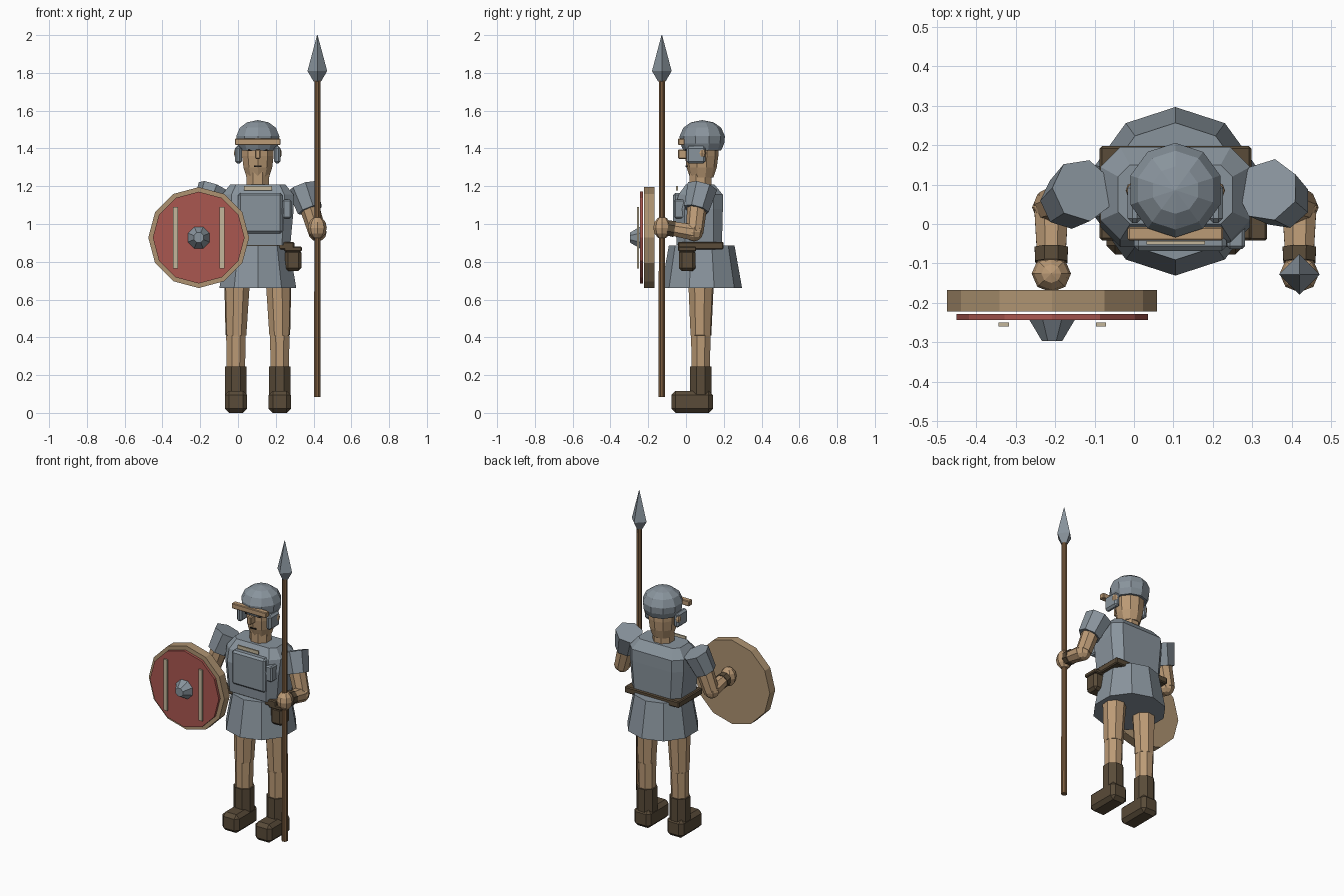
import bpy, bmesh, math
from mathutils import Vector, Matrix

if "Cube" in bpy.data.objects:
    bpy.data.objects.remove(bpy.data.objects["Cube"])

CX, CY = 0.105, 0.083   # body axis


def material(name, rgb):
    m = bpy.data.materials.new(name)
    m.diffuse_color = (*rgb, 1)
    m.use_nodes = True
    m.node_tree.nodes["Principled BSDF"].inputs["Base Color"].default_value = m.diffuse_color
    return m


STEEL = material("steel", (0.25, 0.295, 0.335))
SKIN = material("skin", (0.50, 0.325, 0.18))
TAN = material("shield_wood", (0.42, 0.29, 0.165))
RED = material("shield_red", (0.40, 0.095, 0.08))
LEATHER = material("dark_leather", (0.10, 0.07, 0.04))
WOOD = material("spear_wood", (0.20, 0.11, 0.05))
CREAM = material("cream", (0.55, 0.47, 0.33))
DARK = material("eye_dark", (0.02, 0.015, 0.012))


def finish(bm, name, mat):
    bmesh.ops.recalc_face_normals(bm, faces=bm.faces)
    me = bpy.data.meshes.new(name)
    bm.to_mesh(me)
    bm.free()
    ob = bpy.data.objects.new(name, me)
    bpy.context.collection.objects.link(ob)
    me.materials.append(mat)
    return ob


def box(name, mat, x, y, z, bevel=0.0):
    """Box from (min, max) ranges with optional chamfer."""
    bm = bmesh.new()
    bmesh.ops.create_cube(bm, size=1)
    for v in bm.verts:
        v.co = [(r[0] + r[1]) / 2 + c * (r[1] - r[0]) for c, r in zip(v.co, (x, y, z))]
    if bevel:
        bmesh.ops.bevel(bm, geom=bm.edges[:], offset=bevel, segments=1, affect='EDGES')
    return finish(bm, name, mat)


def loft(name, mat, rings):
    """Skin a list of equal point rings and cap both ends."""
    bm = bmesh.new()
    rows = [[bm.verts.new(p) for p in r] for r in rings]
    n = len(rows[0])
    for a, b in zip(rows, rows[1:]):
        for i in range(n):
            j = (i + 1) % n
            bm.faces.new((a[i], a[j], b[j], b[i]))
    bm.faces.new(rows[0])
    bm.faces.new(rows[-1])
    return finish(bm, name, mat)


def lathe(name, mat, center, profile, n, phase=0.0, axis='Z'):
    """Turn (radius, height) pairs around a vertical or front-back axis."""
    c = Vector(center)
    rings = []
    for r, h in profile:
        r = max(r, 0.0015)
        ring = []
        for i in range(n):
            a = phase + math.tau * i / n
            u, w = r * math.cos(a), r * math.sin(a)
            ring.append(c + (Vector((u, w, h)) if axis == 'Z' else Vector((u, h, w))))
        rings.append(ring)
    return loft(name, mat, rings)


def limb(name, mat, a, b, r1, r2, n=8):
    """Tapered segment between two points."""
    a, b = Vector(a), Vector(b)
    q = (b - a).to_track_quat('Z', 'Y')
    rings = []
    for p, r in ((a, r1), (b, r2)):
        rings.append([p + q @ Vector((r * math.cos(t), r * math.sin(t), 0))
                      for t in (math.tau * (i + 0.5) / n for i in range(n))])
    return loft(name, mat, rings)


def ball(name, mat, c, r, scale=(1, 1, 1), u=8, v=6):
    bm = bmesh.new()
    bmesh.ops.create_uvsphere(bm, u_segments=u, v_segments=v, radius=r)
    bmesh.ops.transform(bm, verts=bm.verts,
                        matrix=Matrix.Translation(c) @ Matrix.Diagonal((*scale, 1)))
    return finish(bm, name, mat)


def octagon(hx, y0, y1, z, c):
    """Chamfered rectangle section of the torso."""
    return [Vector((CX + x, y, z)) for x, y in (
        (hx, y0 + c), (hx, y1 - c), (hx - c, y1), (c - hx, y1),
        (-hx, y1 - c), (-hx, y0 + c), (c - hx, y0), (hx - c, y0))]


# Torso armour, chest plate and trims
loft("torso", STEEL, [octagon(0.172, -0.05, 0.19, 0.89, 0.045),
                      octagon(0.19, -0.058, 0.195, 1.08, 0.05),
                      octagon(0.19, -0.04, 0.195, 1.155, 0.05),
                      octagon(0.145, 0.0, 0.15, 1.21, 0.03)])
box("chest_plate", STEEL, (0.0, 0.235), (-0.068, 0.0), (0.95, 1.165), 0.012)
box("chest_buckle", STEEL, (0.236, 0.282), (-0.064, 0.0), (1.03, 1.13), 0.008)
box("collar_bar", CREAM, (0.032, 0.18), (-0.052, -0.043), (1.178, 1.2))

# Belt, pouch and skirt
box("belt", LEATHER, (-0.087, 0.298), (-0.042, 0.198), (0.865, 0.906), 0.006)
box("pouch", LEATHER, (0.25, 0.335), (-0.038, 0.05), (0.75, 0.865), 0.016)
box("pouch_flap", LEATHER, (0.245, 0.338), (-0.042, 0.054), (0.855, 0.88), 0.005)
lathe("skirt", STEEL, (CX, CY, 0), [(0.214, 0.66), (0.174, 0.885)], 10, math.pi / 2)

# Neck, head and face
lathe("neck", SKIN, (CX, 0.077, 0), [(0.064, 1.16), (0.064, 1.28)], 8, math.pi / 8)
lathe("head", SKIN, (CX, 0.083, 0),
      [(0.062, 1.245), (0.08, 1.30), (0.088, 1.36), (0.088, 1.45)], 10, math.pi / 10)
box("nose", SKIN, (0.091, 0.119), (-0.042, 0.01), (1.345, 1.395), 0.005)
box("mouth", DARK, (0.085, 0.125), (-0.002, 0.007), (1.303, 1.309))

# Helmet
lathe("helmet", STEEL, (CX, 0.086, 0),
      [(0.10, 1.39), (0.116, 1.425), (0.12, 1.465), (0.10, 1.51), (0.06, 1.538), (0, 1.55)],
      10, math.pi / 10)
box("brow_band", SKIN, (-0.016, 0.226), (-0.042, -0.007), (1.418, 1.452), 0.004)

# Parts mirrored about the body axis
for s, side in ((-1, "right"), (1, "left")):
    def at(dx, y, z):
        return (CX + s * dx, y, z)

    def span(a, b):
        return tuple(sorted((CX + s * a, CX + s * b)))

    box(side + "_eye", DARK, span(0.028, 0.052), (-0.003, 0.006), (1.387, 1.397))
    box(side + "_cheek_guard", STEEL, span(0.085, 0.121), (0.002, 0.104), (1.32, 1.412), 0.012)
    ball(side + "_ear", SKIN, at(0.108, 0.085, 1.375), 0.026, (0.7, 0.8, 1.2))

    # Arm, bent forward at the elbow
    limb(side + "_sleeve", STEEL, at(0.235, 0.086, 1.195), at(0.278, 0.054, 1.075), 0.082, 0.069, 7)
    limb(side + "_upper_arm", SKIN, at(0.27, 0.06, 1.10), at(0.315, 0.045, 0.955), 0.053, 0.047)
    ball(side + "_elbow", SKIN, at(0.315, 0.042, 0.957), 0.049)
    limb(side + "_forearm", SKIN, at(0.315, 0.045, 0.955), at(0.315, -0.10, 0.98), 0.047, 0.038)
    limb(side + "_wristband", LEATHER, at(0.315, -0.06, 0.973), at(0.315, -0.096, 0.979), 0.046, 0.044)
    ball(side + "_hand", SKIN, at(0.315, -0.126, 0.98), 0.05, (1, 0.95, 1.2))

    # Leg, boot and shoe
    limb(side + "_thigh", SKIN, at(0.108, 0.08, 0.78), at(0.116, 0.079, 0.41), 0.074, 0.057)
    limb(side + "_calf", SKIN, at(0.116, 0.079, 0.41), at(0.116, 0.077, 0.22), 0.056, 0.052)
    lathe(side + "_boot_cuff", LEATHER, at(0.116, 0.078, 0), [(0.062, 0.09), (0.062, 0.246)],
          8, math.pi / 8)
    box(side + "_shoe", LEATHER, span(0.057, 0.175), (-0.077, 0.142), (0.0, 0.117), 0.022)

# Spear
SX, SY = 0.42, -0.128
lathe("spear_shaft", WOOD, (SX, SY, 0), [(0.018, 0.085), (0.017, 1.77)], 8, math.pi / 8)
lathe("spear_head", STEEL, (SX, SY, 0), [(0.02, 1.755), (0.052, 1.81), (0, 2.0)], 4)

# Round shield with boss and strips
SH = (-0.208, 0, 0.928)
lathe("shield_board", TAN, SH, [(0.267, -0.167), (0.267, -0.222)], 12, 0, 'Y')
lathe("shield_face", RED, SH, [(0.243, -0.228), (0.243, -0.244)], 12, 0, 'Y')
lathe("shield_boss", STEEL, SH, [(0.062, -0.244), (0.028, -0.297)], 8, math.pi / 8, 'Y')
for i, x in enumerate((-0.331, -0.084)):
    box("shield_strip_%d" % (i + 1), CREAM, (x - 0.013, x + 0.013), (-0.26, -0.25), (0.765, 1.09))
